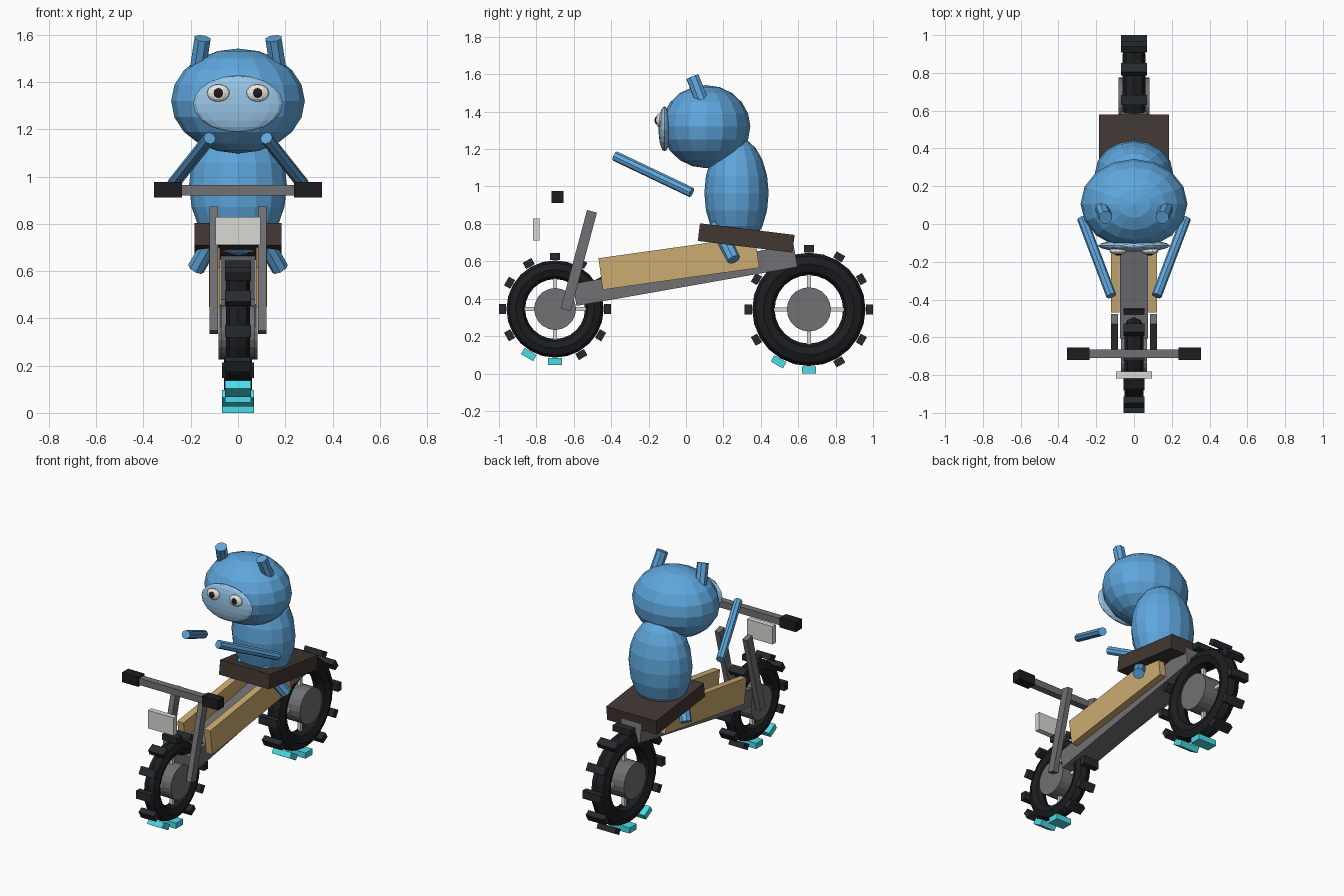
import bpy
from math import radians, sin, cos, pi
from mathutils import Vector

if "Cube" in bpy.data.objects:
    bpy.data.objects.remove(bpy.data.objects["Cube"])


def material(name, r, g, b):
    m = bpy.data.materials.new(name)
    m.diffuse_color = [(c / 255) ** 2.2 for c in (r, g, b)] + [1]
    m.use_nodes = True
    m.node_tree.nodes["Principled BSDF"].inputs["Base Color"].default_value = m.diffuse_color
    return m


BLUE = material("blue", 95, 165, 220)
PALE = material("pale_blue", 150, 195, 230)
WHITE = material("white", 235, 232, 222)
BLACK = material("black", 35, 35, 38)
RUBBER = material("rubber", 34, 35, 37)
KNOB = material("knob_rubber", 42, 46, 48)
CYAN = material("cyan", 75, 220, 232)
METAL = material("metal", 112, 112, 115)
LIGHT = material("light_grey", 215, 217, 210)
TAN = material("tan", 203, 170, 112)
BROWN = material("dark_brown", 66, 58, 53)


def finish(name, mat):
    ob = bpy.context.object
    ob.name = name
    ob.data.materials.append(mat)
    return ob


def box(name, loc, size, mat, tilt=0):
    bpy.ops.mesh.primitive_cube_add(size=1, location=loc, rotation=(radians(tilt), 0, 0))
    ob = finish(name, mat)
    ob.scale = size
    return ob


def ball(name, loc, radii, mat, seg=16, rings=10):
    bpy.ops.mesh.primitive_uv_sphere_add(segments=seg, ring_count=rings, location=loc)
    ob = finish(name, mat)
    ob.scale = radii
    return ob


def rod(name, a, b, radius, mat, sides=8):
    a, b = Vector(a), Vector(b)
    bpy.ops.mesh.primitive_cylinder_add(vertices=sides, radius=radius, depth=(b - a).length,
                                        location=(a + b) / 2)
    ob = finish(name, mat)
    ob.rotation_euler = (b - a).to_track_quat('Z', 'Y').to_euler()
    return ob


def wheel(name, y, z, major, minor, hub_r, hub_w, outer, knob_w):
    bpy.ops.mesh.primitive_torus_add(major_radius=major, minor_radius=minor, major_segments=24,
                                     minor_segments=8, location=(0, y, z),
                                     rotation=(0, pi / 2, 0))
    finish(name + "_tire", RUBBER)
    rod(name + "_hub", (-hub_w / 2, y, z), (hub_w / 2, y, z), hub_r, METAL, 20)
    # crossed spokes
    box(name + "_spoke_upright", (0, y, z), (0.022, 0.022, 2 * major), LIGHT)
    box(name + "_spoke_level", (0, y, z), (0.022, 2 * major, 0.022), LIGHT)
    # tread knobs, the two lowest ones glowing
    for i in range(12):
        a = i * pi / 6
        glow = i in (6, 7)
        r = outer - 0.019
        box(f"{name}_knob_{i}", (0, y + r * sin(a), z + r * cos(a)),
            (knob_w, 0.075 if glow else 0.053, 0.038), CYAN if glow else KNOB, -i * 30)


# wheels
wheel("front_wheel", -0.70, 0.345, 0.21, 0.05, 0.112, 0.14, 0.30, 0.112)
wheel("rear_wheel", 0.657, 0.343, 0.243, 0.06, 0.118, 0.164, 0.343, 0.135)

# frame, seat, steering
box("frame_beam", (0, -0.005, 0.525), (0.15, 1.2, 0.12), METAL, 10)
box("seat", (0, 0.322, 0.725), (0.37, 0.51, 0.095), BROWN, -7)
box("handlebar", (0, -0.687, 0.943), (0.48, 0.045, 0.045), METAL)
box("headlight", (0, -0.80, 0.77), (0.19, 0.036, 0.12), LIGHT)

# rider body and head
ball("body", (0, 0.27, 0.965), (0.207, 0.172, 0.30), BLUE)
ball("head", (0, 0.107, 1.32), (0.283, 0.237, 0.222), BLUE)
ball("face", (0, -0.115, 1.308), (0.19, 0.032, 0.12), PALE)

# mirrored parts
for side, s in (("left", -1), ("right", 1)):
    box(side + "_panel", (s * 0.099, -0.038, 0.591), (0.046, 0.845, 0.17), TAN, 8)
    box(side + "_fork", (s * 0.103, -0.573, 0.604), (0.036, 0.055, 0.545), METAL, -15)
    box(side + "_grip", (s * 0.296, -0.687, 0.944), (0.12, 0.065, 0.065), BLACK)
    ball(side + "_eye", (s * 0.083, -0.142, 1.354), (0.048, 0.02, 0.037), WHITE, 12, 8)
    ball(side + "_pupil", (s * 0.083, -0.157, 1.354), (0.021, 0.011, 0.021), BLACK, 10, 6)
    rod(side + "_ear", (s * 0.175, 0.10, 1.42), (s * 0.15, 0.035, 1.585), 0.037, BLUE)
    rod(side + "_arm", (s * 0.275, 0.03, 0.968), (s * 0.12, -0.38, 1.163), 0.027, BLUE)
    rod(side + "_leg", (s * 0.07, 0.16, 0.80), (s * 0.178, 0.255, 0.61), 0.037, BLUE)
